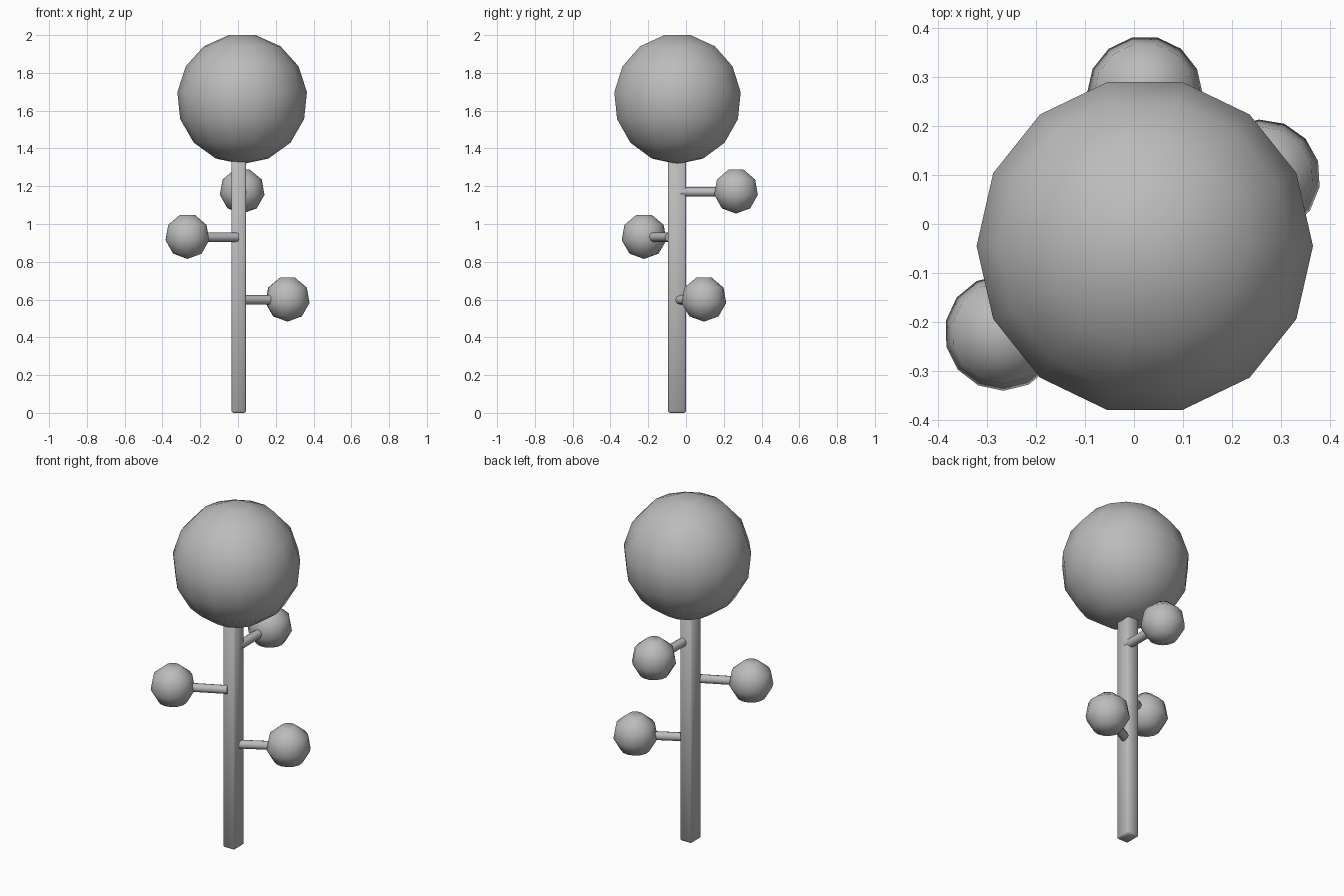
import bpy, bmesh, math
from mathutils import Vector

cube = bpy.data.objects.get("Cube")
if cube:
    bpy.data.objects.remove(cube, do_unlink=True)

grey = bpy.data.materials.new("plain_grey")
grey.use_nodes = True
colour = (0.5, 0.5, 0.5, 1)
grey.diffuse_color = colour
grey.node_tree.nodes["Principled BSDF"].inputs["Base Color"].default_value = colour


def finish(name, bm, location):
    bmesh.ops.recalc_face_normals(bm, faces=bm.faces)
    for face in bm.faces:
        face.smooth = True
    mesh = bpy.data.meshes.new(name)
    bm.to_mesh(mesh)
    bm.free()
    mesh.materials.append(grey)
    obj = bpy.data.objects.new(name, mesh)
    obj.location = location
    bpy.context.collection.objects.link(obj)
    return obj


def sharpen(obj):
    bpy.ops.object.select_all(action="DESELECT")
    obj.select_set(True)
    bpy.context.view_layer.objects.active = obj
    bpy.ops.object.shade_smooth_by_angle(angle=math.radians(50))


def foliage(name, centre, radius, rings, turn=0, sides=14):
    """Round crown with a pole underneath and a small flat cap on top."""
    bm = bmesh.new()
    pole = bm.verts.new((0, 0, -radius))
    rows = []
    for i in range(1, rings + 1):
        a = math.tau * i / (2 * rings + 1)
        r, z = radius * math.sin(a), -radius * math.cos(a)
        angles = [turn + math.tau * k / sides for k in range(sides)]
        rows.append([bm.verts.new((r * math.cos(t), r * math.sin(t), z)) for t in angles])
    for k in range(sides):
        n = (k + 1) % sides
        bm.faces.new((pole, rows[0][n], rows[0][k]))
        for low, high in zip(rows, rows[1:]):
            bm.faces.new((low[k], low[n], high[n], high[k]))
    bm.faces.new(rows[-1])
    return finish(name, bm, centre)


def branch(name, start, end, radius=0.025):
    """Eight-sided rod between two points."""
    start, end = Vector(start), Vector(end)
    axis = end - start
    bm = bmesh.new()
    bmesh.ops.create_cone(bm, cap_ends=True, segments=8, radius1=radius,
                          radius2=radius, depth=axis.length)
    bmesh.ops.rotate(bm, verts=bm.verts, matrix=axis.to_track_quat("Z", "Y").to_matrix())
    sharpen(finish(name, bm, (start + end) / 2))


# Square trunk with narrow chamfers
bm = bmesh.new()
bmesh.ops.create_cube(bm, size=1)
bmesh.ops.scale(bm, verts=bm.verts, vec=(0.077, 0.095, 1.4))
bmesh.ops.bevel(bm, geom=bm.edges[:], offset=0.008, segments=1, affect="EDGES")
sharpen(finish("trunk", bm, (0.004, -0.0475, 0.7)))

# Main crown
foliage("main_crown", (0.022, -0.045, 1.662), 0.345, 7)

# Side branches, each ending in a small crown
limbs = [
    ("back", (0.022, -0.03), (0.022, 0.265), 1.175),
    ("right", (-0.005, -0.09), (-0.268, -0.222), 0.935),
    ("left", (0.02, -0.04), (0.262, 0.095), 0.603),
]
for side, root, tip, z in limbs:
    heading = math.atan2(tip[1] - root[1], tip[0] - root[0])
    branch(side + "_branch", (*root, z - 0.005), (*tip, z - 0.005))
    foliage(side + "_crown", (*tip, z), 0.12, 4, heading - math.pi / 2)
